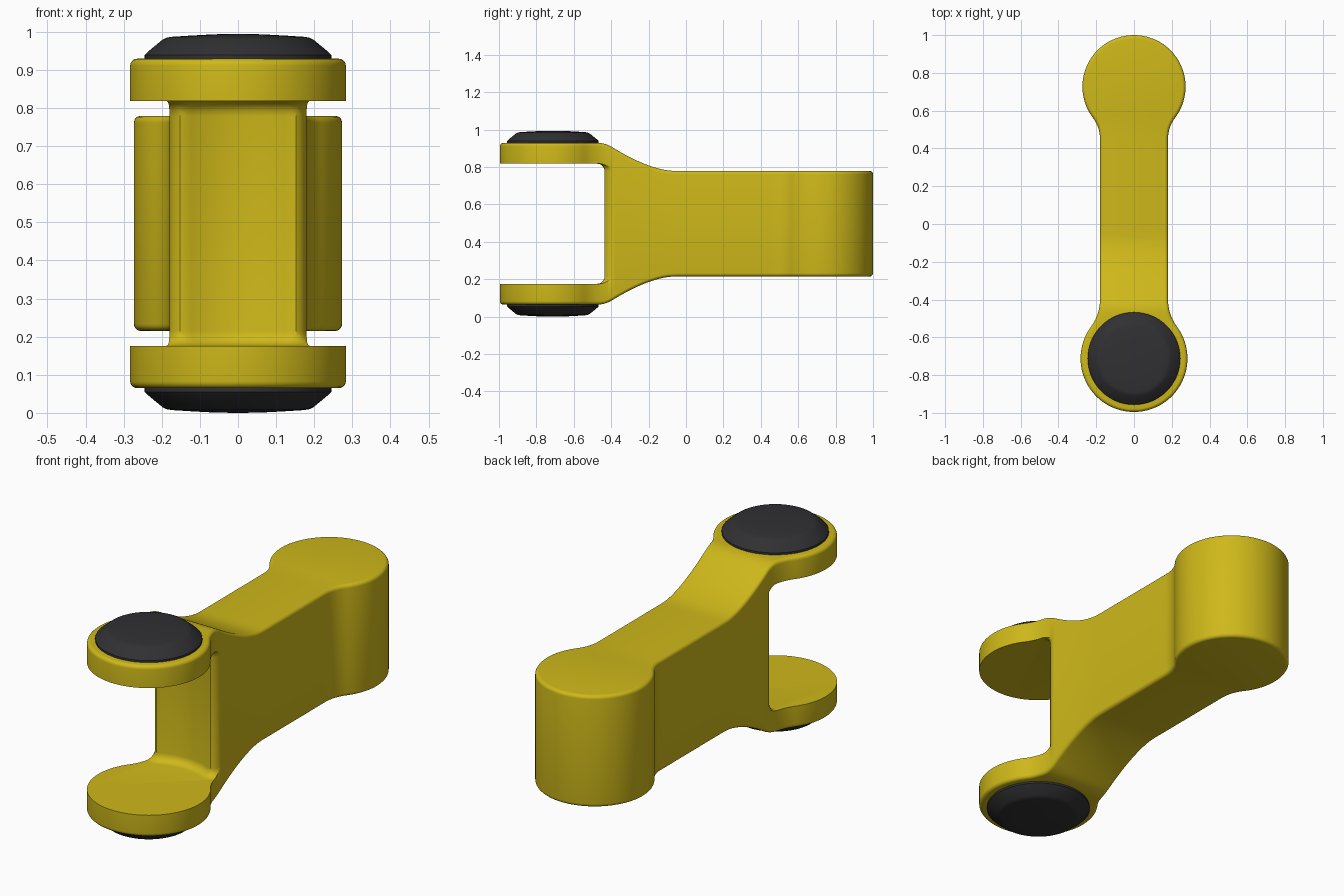
import bpy, bmesh
from math import sin, cos, pi, atan2, radians

if "Cube" in bpy.data.objects:
    bpy.data.objects.remove(bpy.data.objects["Cube"])

MID = 0.497          # height of the symmetry plane
FRONT, BACK = -0.712, 0.727   # eye centres along y


def material(name, rgb):
    m = bpy.data.materials.new(name)
    m.diffuse_color = (*rgb, 1)
    m.use_nodes = True
    m.node_tree.nodes["Principled BSDF"].inputs["Base Color"].default_value = m.diffuse_color
    return m


YELLOW = material("yellow", (0.62, 0.48, 0.01))
BLACK = material("black", (0.03, 0.03, 0.033))


def make_object(name, bm, mat):
    bmesh.ops.recalc_face_normals(bm, faces=bm.faces[:])
    mesh = bpy.data.meshes.new(name)
    bm.to_mesh(mesh)
    bm.free()
    mesh.materials.append(mat)
    ob = bpy.data.objects.new(name, mesh)
    bpy.context.collection.objects.link(ob)
    return ob


def activate(ob):
    bpy.ops.object.select_all(action='DESELECT')
    ob.select_set(True)
    bpy.context.view_layer.objects.active = ob


def arc(cx, cy, r, a0, a1, n):
    return [(cx + r * cos(a0 + (a1 - a0) * i / n), cy + r * sin(a0 + (a1 - a0) * i / n))
            for i in range(n + 1)]


def rounded_slab(name, half, height, r, ladder, steps=5):
    """Mirror a right-hand outline, extrude to +-height(y), round the rims by r."""
    n = len(half)
    pts = half + [(-x, y) for x, y in half[-2:0:-1]]
    N = len(pts)
    normals = []
    for i in range(N):
        (ax, ay), (bx, by) = pts[i - 1], pts[(i + 1) % N]
        tx, ty = bx - ax, by - ay
        l = (tx * tx + ty * ty) ** 0.5
        normals.append((ty / l, -tx / l))
    levels = [(-1, a) for a in range(steps, -1, -1)] + [(1, a) for a in range(steps + 1)]
    bm = bmesh.new()
    rings = []
    for side, k in levels:
        a = k / steps * pi / 2
        d, drop = r * (1 - cos(a)), r * (1 - sin(a))
        rings.append([bm.verts.new((x - nx * d, y - ny * d, MID + side * (height(y) - drop)))
                      for (x, y), (nx, ny) in zip(pts, normals)])
    for lo, hi in zip(rings, rings[1:]):
        for i in range(N):
            j = (i + 1) % N
            bm.faces.new((lo[i], lo[j], hi[j], hi[i]))
    for ring in (rings[0], rings[-1]):
        if not ladder:
            bm.faces.new(ring)
            continue
        for i in range(n - 1):
            quad = [ring[i], ring[i + 1], ring[-i - 1], ring[-i % N]]
            bm.faces.new(list(dict.fromkeys(quad)))
    return make_object(name, bm, YELLOW)


# Plan outline: round eye, concave fillet, straight shank, fillet, round eye
W = 0.18


def eye(cy, R, tangent_y):
    """Front-type eye arc followed by the fillet into the shank (dy mirrored for the back)."""
    dy = abs(tangent_y - cy)
    f = (W * W + dy * dy - R * R) / (2 * (R - W))
    a = atan2(dy, W + f)
    big = arc(0, 0, R, -pi / 2, a, 44)
    big[0] = (0, -R)
    return big + arc(W + f, dy, f, pi + a, pi, 10)[1:]


outline = [(x, FRONT + y) for x, y in eye(FRONT, 0.283, -0.40)]
outline += [(W, -0.40 + 0.02 * i) for i in range(1, 42)]
outline += [(x, BACK - y) for x, y in reversed(eye(BACK, 0.273, 0.45))]


# Side profile: tall fork sweeping down to the lower shank
def raw_height(y):
    t = min(max((-0.07 - y) / 0.36, 0), 1)
    return 0.282 + 0.15 * t ** 1.6


def height(y):
    return sum(raw_height(y + k * 0.01) for k in range(-3, 4)) / 7


body = rounded_slab("link_body", outline, height, 0.018, True)

# Fork slot with a concave back wall and filleted corners
slot = [(0, -1.3), (0.5, -1.3), (0.5, -0.355), (0.19, -0.355), (0.183, -0.385),
        (0.175, -0.41), (0.165, -0.427), (0.152, -0.435)]
slot += arc(0, -0.715, 0.313, radians(64.4), pi / 2, 10)
slot[-1] = (0, -0.402)
cutter = rounded_slab("slot_cutter", slot, lambda y: 0.321, 0.04, False)
cutter.hide_render = True
mod = body.modifiers.new("slot", 'BOOLEAN')
mod.operation = 'DIFFERENCE'
mod.solver = 'EXACT'
mod.object = cutter
activate(body)
bpy.ops.object.modifier_apply(modifier="slot")
bpy.data.objects.remove(cutter)
activate(body)
bpy.ops.object.shade_smooth_by_angle(angle=radians(35))


# Black domed pin caps above and below the fork
PROFILE = [(0.245, 0.42), (0.245, 0.442), (0.238, 0.449), (0.198, 0.482), (0.188, 0.487),
           (0.175, 0.4895), (0.12, 0.493), (0.06, 0.4962)]


def pin_cap(name, side, n=64):
    bm = bmesh.new()
    rings = [[bm.verts.new((r * cos(2 * pi * i / n), FRONT + r * sin(2 * pi * i / n),
                            MID + side * z)) for i in range(n)] for r, z in PROFILE]
    for a, b in zip(rings, rings[1:]):
        for i in range(n):
            j = (i + 1) % n
            bm.faces.new((a[i], a[j], b[j], b[i]))
    bm.faces.new(rings[0])
    tip = bm.verts.new((0, FRONT, MID + side * 0.497))
    for i in range(n):
        bm.faces.new((rings[-1][i], rings[-1][(i + 1) % n], tip))
    activate(make_object(name, bm, BLACK))
    bpy.ops.object.shade_smooth_by_angle(angle=radians(35))


pin_cap("upper_pin_cap", 1)
pin_cap("lower_pin_cap", -1)
